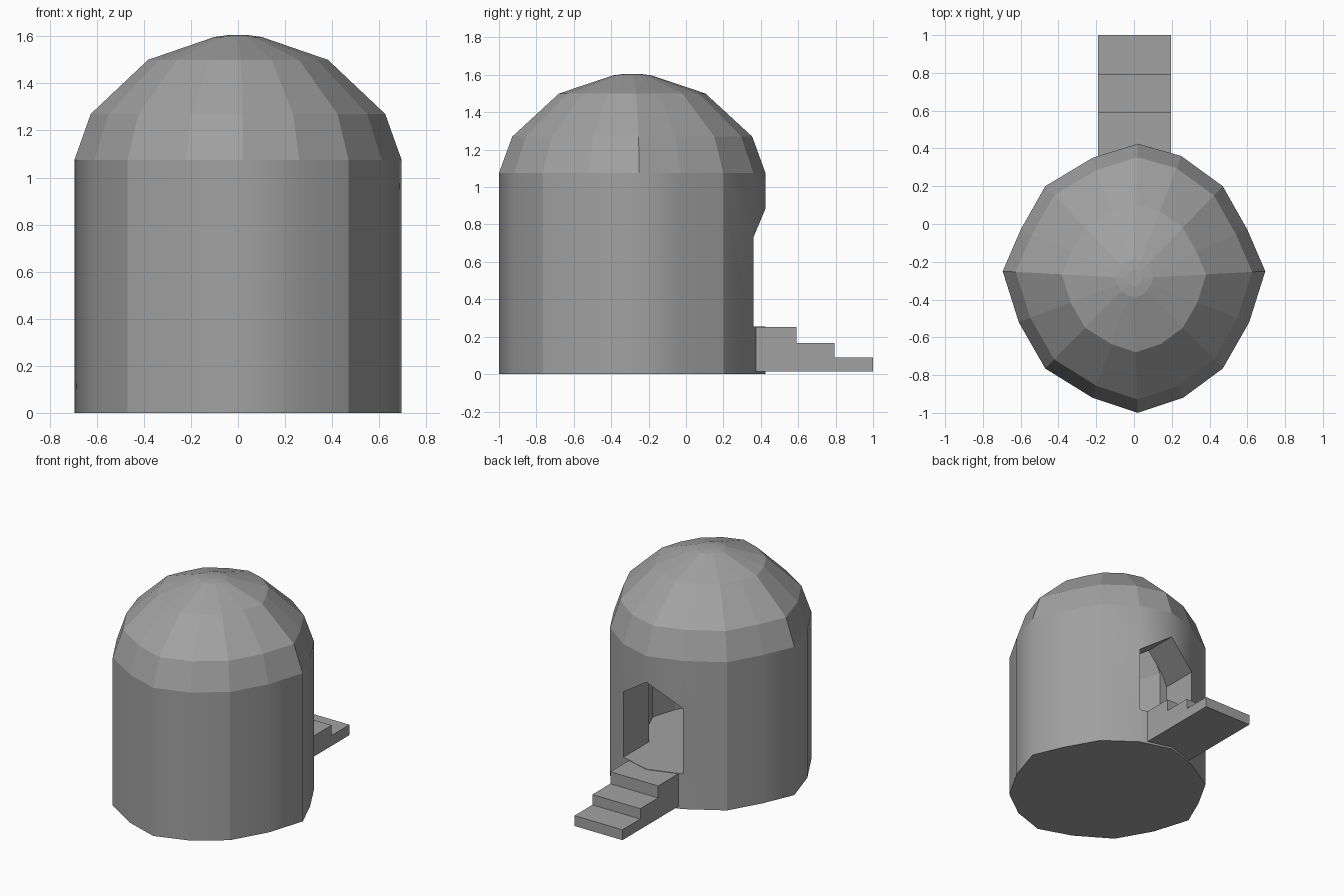
import bpy
import bmesh

cube = bpy.data.objects.get("Cube")
if cube:
    bpy.data.objects.remove(cube, do_unlink=True)

stone = bpy.data.materials.new("grey_stone")
stone.use_nodes = True
stone.diffuse_color = (0.36, 0.36, 0.36, 1)
bsdf = next(n for n in stone.node_tree.nodes if n.type == 'BSDF_PRINCIPLED')
bsdf.inputs["Base Color"].default_value = stone.diffuse_color

CENTRE_Y = -0.287
FLOOR = 0.255
PLAN = [(0.02, 0.425), (-0.22, 0.35), (-0.47, 0.20), (-0.60, -0.03),
        (-0.695, -0.25), (-0.61, -0.52), (-0.47, -0.765), (-0.22, -0.92),
        (0.02, -1.0), (0.26, -0.92), (0.47, -0.765), (0.61, -0.52),
        (0.695, -0.25), (0.60, -0.03), (0.47, 0.20), (0.25, 0.36)]
CORNERS = (2, 6, 10, 14)


def finish(bm, name):
    """Turn a bmesh into a named object in the one stone colour."""
    bmesh.ops.recalc_face_normals(bm, faces=bm.faces)
    mesh = bpy.data.meshes.new(name)
    bm.to_mesh(mesh)
    bm.free()
    mesh.materials.append(stone)
    obj = bpy.data.objects.new(name, mesh)
    bpy.context.collection.objects.link(obj)
    return obj


def loft(name, levels, smooth_wall=False):
    """Stack scaled copies of the plan at (height, scale) and skin them."""
    bm = bmesh.new()
    rings = [[bm.verts.new((x * s, CENTRE_Y + (y - CENTRE_Y) * s, z))
              for x, y in PLAN] for z, s in levels]
    n = len(PLAN)
    for level, (low, high) in enumerate(zip(rings, rings[1:])):
        for i in range(n):
            j = (i + 1) % n
            face = bm.faces.new((low[i], low[j], high[j], high[i]))
            face.smooth = smooth_wall and level == 0
    bm.faces.new(rings[0])
    bm.faces.new(rings[-1])
    # crisp vertical corners between the softly rounded wall panels
    for i in CORNERS:
        bm.edges.get((rings[0][i], rings[1][i])).smooth = False
    return finish(bm, name)


def prism(name, outline, axis, start, end):
    """Extrude a flat outline along y (axis 1) or x (axis 0)."""
    bm = bmesh.new()
    face = bm.faces.new([bm.verts.new((u, start, v) if axis else (start, u, v))
                         for u, v in outline])
    moved = bmesh.ops.extrude_face_region(bm, geom=[face])["geom"]
    shift = (0, end - start, 0) if axis else (end - start, 0, 0)
    bmesh.ops.translate(bm, vec=shift,
                        verts=[g for g in moved if isinstance(g, bmesh.types.BMVert)])
    return finish(bm, name)


# Round wall and faceted dome
tower = loft("domed_tower", [(0, 1), (1.075, 1), (1.27, 0.9), (1.5, 0.55),
                             (1.597, 0.145), (1.605, 0.06)], smooth_wall=True)

# Hollow room and gabled doorway
room = loft("room_cutter", [(FLOOR, 0.65), (1.075, 0.65), (1.3, 0.5)])
doorway = prism("doorway_cutter", [(-0.222, FLOOR), (0.25, FLOOR), (0.25, 0.73),
                                   (0.02, 0.885), (-0.222, 0.73)], 1, -0.1, 0.6)
for cutter in (room, doorway):
    cutter.hide_render = True
    cutter.hide_viewport = True
    cut = tower.modifiers.new(cutter.name, 'BOOLEAN')
    cut.operation = 'DIFFERENCE'
    cut.solver = 'EXACT'
    cut.object = cutter

# Stairs climbing to the doorway
prism("stairs", [(0.34, 0.015), (1.0, 0.015), (1.0, 0.09), (0.795, 0.09),
                 (0.795, 0.165), (0.59, 0.165), (0.59, 0.252), (0.34, 0.252)],
      0, -0.19, 0.195)
